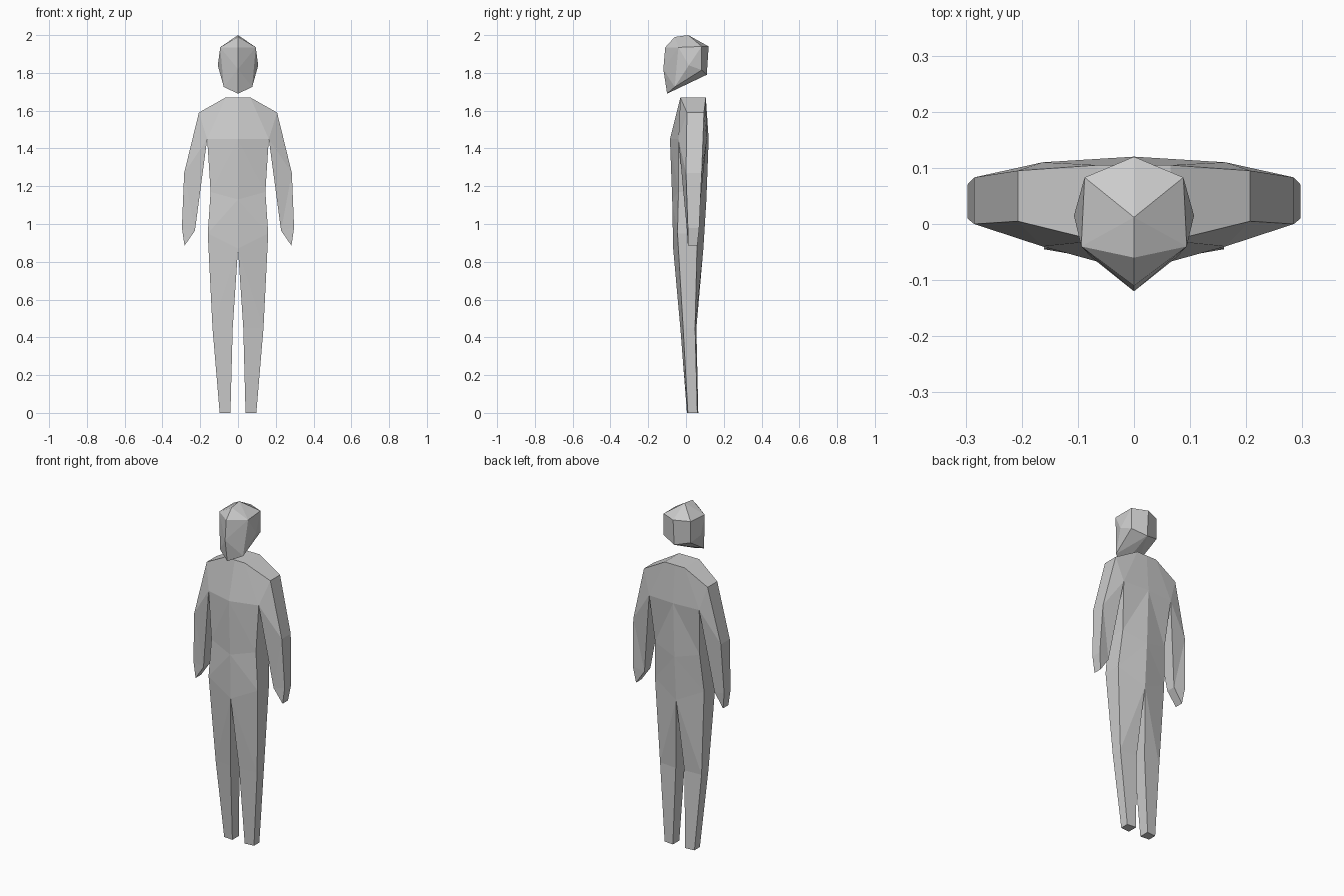
import bpy
import bmesh

default_cube = bpy.data.objects.get("Cube")
if default_cube:
    bpy.data.objects.remove(default_cube, do_unlink=True)

# One plain grey for the whole figure
GREY = (0.6, 0.6, 0.6, 1.0)
material = bpy.data.materials.new("plain grey")
material.use_nodes = True
material.diffuse_color = GREY
material.node_tree.nodes["Principled BSDF"].inputs["Base Color"].default_value = GREY


def build_symmetric(name, points, faces):
    """Build the left half from named points, repeat it on the right and weld the centre."""
    bm = bmesh.new()
    for side in (1, -1):
        verts = {key: bm.verts.new((side * x, y, z)) for key, (x, y, z) in points.items()}
        for face in faces:
            bm.faces.new([verts[key] for key in face])
    bmesh.ops.remove_doubles(bm, verts=bm.verts, dist=0.0005)
    bmesh.ops.recalc_face_normals(bm, faces=bm.faces)
    mesh = bpy.data.meshes.new(name)
    bm.to_mesh(mesh)
    bm.free()
    mesh.materials.append(material)
    obj = bpy.data.objects.new(name, mesh)
    bpy.context.collection.objects.link(obj)
    return obj


# Body outline, half: x, z, front depth, back depth
outline = {
    "collar_centre": (0, 1.67, -.03, .105),
    "collar": (.065, 1.67, -.03, .105),
    "shoulder": (.207, 1.59, .005, .095),
    "elbow": (.285, 1.27, 0, .083),
    "wrist": (.297, .98, .01, .07),
    "fingertip": (.283, .885, .01, .06),
    "thumb": (.228, .965, .005, .06),
    "armpit": (.163, 1.45, -.04, .11),
    "waist": (.145, 1.17, -.04, .08),
    "hip": (.16, .95, -.045, .06),
    "knee_outer": (.135, .45, -.015, .048),
    "foot_outer": (.097, 0, .01, .06),
    "foot_inner": (.04, 0, .005, .065),
    "knee_inner": (.028, .45, -.03, .055),
    "crotch": (0, .87, -.068, .092),
}
# Centre line points inside the outline
centre = {
    "chest_centre": (0, 1.45, -.085, .12),
    "belly_centre": (0, 1.13, -.073, .108),
}
# Panels shared by the front and the back
panels = [
    ("collar_centre", "collar", "armpit", "chest_centre"),
    ("collar", "shoulder", "armpit"),
    ("shoulder", "elbow", "armpit"),
    ("elbow", "thumb", "armpit"),
    ("elbow", "wrist", "thumb"),
    ("wrist", "fingertip", "thumb"),
    ("chest_centre", "armpit", "waist"),
    ("chest_centre", "waist", "belly_centre"),
    ("belly_centre", "waist", "hip"),
    ("belly_centre", "hip", "crotch"),
    ("crotch", "hip", "knee_outer"),
    ("crotch", "knee_outer", "knee_inner"),
    ("knee_inner", "knee_outer", "foot_outer", "foot_inner"),
]

body_points = {}
for key, (x, z, front, back) in {**outline, **centre}.items():
    body_points[key, "front"] = (x, front, z)
    body_points[key, "back"] = (x, back, z)

body_faces = [[(key, layer) for key in panel] for layer in ("front", "back") for panel in panels]
# Side walls joining front to back along the outline
rim = list(outline)
for a, b in zip(rim, rim[1:]):
    body_faces.append([(a, "front"), (b, "front"), (b, "back"), (a, "back")])

build_symmetric("body", body_points, body_faces)

# Faceted floating head
head_points = {
    "crown": (0, .012, 2),
    "forehead": (0, -.06, 1.99),
    "brow": (0, -.11, 1.935),
    "nose": (0, -.12, 1.82),
    "chin": (0, -.1, 1.69),
    "nape": (0, .11, 1.79),
    "back": (0, .12, 1.94),
    "temple": (.094, -.04, 1.935),
    "cheek": (.107, .015, 1.84),
    "jaw": (.075, -.06, 1.725),
    "rear_top": (.088, .083, 1.94),
    "rear_low": (.088, .083, 1.815),
}
head_faces = [
    ("crown", "rear_top", "back"),
    ("crown", "temple", "rear_top"),
    ("crown", "forehead", "temple"),
    ("forehead", "brow", "temple"),
    ("brow", "nose", "temple"),
    ("nose", "jaw", "temple"),
    ("nose", "chin", "jaw"),
    ("temple", "jaw", "cheek"),
    ("temple", "cheek", "rear_top"),
    ("cheek", "rear_low", "rear_top"),
    ("rear_top", "rear_low", "nape", "back"),
    ("cheek", "jaw", "rear_low"),
    ("jaw", "nape", "rear_low"),
    ("jaw", "chin", "nape"),
]
build_symmetric("head", head_points, head_faces)
